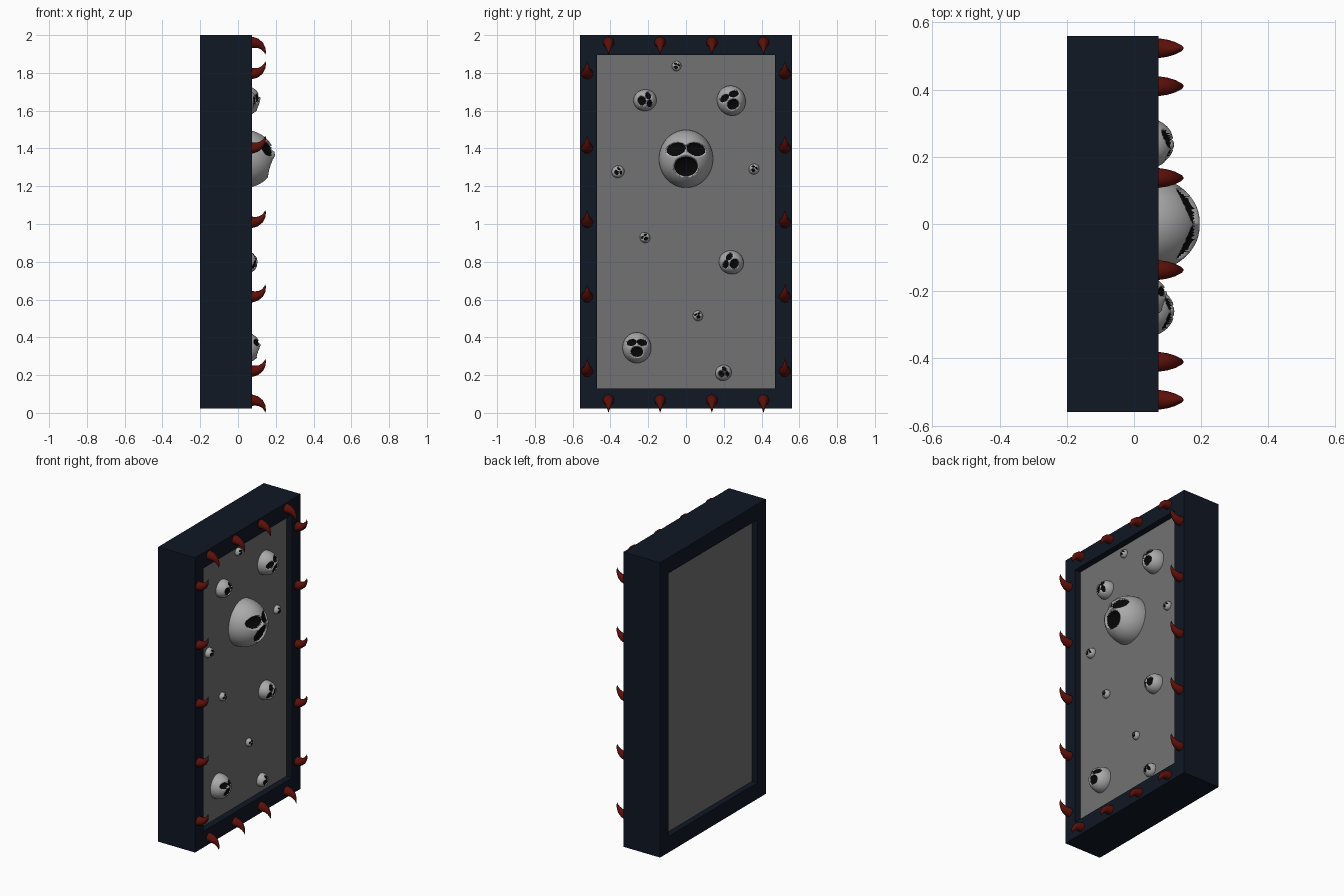
import bpy, bmesh, math
from mathutils import Vector

if "Cube" in bpy.data.objects:
    bpy.data.objects.remove(bpy.data.objects["Cube"])


def material(name, rgb):
    m = bpy.data.materials.new(name)
    m.diffuse_color = (*rgb, 1)
    m.use_nodes = True
    m.node_tree.nodes["Principled BSDF"].inputs["Base Color"].default_value = m.diffuse_color
    return m


NAVY = material("navy", (0.005, 0.009, 0.018))
RED = material("dark_red", (0.11, 0.005, 0.003))
BLACK = material("black", (0.002, 0.002, 0.002))
STONE = material("dark_grey", (0.17, 0.17, 0.17))
BONE = material("mid_grey", (0.4, 0.4, 0.4))


def make_object(name, bm, mats, smooth=False):
    bmesh.ops.recalc_face_normals(bm, faces=bm.faces)
    for f in bm.faces:
        f.smooth = smooth
    mesh = bpy.data.meshes.new(name)
    bm.to_mesh(mesh)
    bm.free()
    for m in mats:
        mesh.materials.append(m)
    ob = bpy.data.objects.new(name, mesh)
    bpy.context.collection.objects.link(ob)
    return ob


# Frame: a rectangular section swept round four mitred corners
def frame():
    bm = bmesh.new()
    outer = [(-.56, .022), (.56, .022), (.56, 2), (-.56, 2)]
    inner = [(-.47, .13), (.47, .13), (.47, 1.895), (-.47, 1.895)]
    rings = []
    for o, i in zip(outer, inner):
        section = [(-.2, *o), (.073, *o), (.073, *i), (-.2, *i)]
        rings.append([bm.verts.new(p) for p in section])
    for a in range(4):
        p, q = rings[a], rings[(a + 1) % 4]
        for k in range(4):
            j = (k + 1) % 4
            bm.faces.new((p[k], p[j], q[j], q[k]))
    make_object("frame", bm, [NAVY])


# Panel: slab recessed on both faces of the frame
def panel():
    bm = bmesh.new()
    bmesh.ops.create_cube(bm, size=1)
    bmesh.ops.scale(bm, vec=(.19, .94, 1.765), verts=bm.verts)
    bmesh.ops.translate(bm, vec=(-.065, 0, 1.0125), verts=bm.verts)
    make_object("panel", bm, [STONE])


# Claw: tapering tube curving up (s=1) or down (s=-1)
def claw(name, y, z, s):
    path = [(.055, 0, .031), (.075, -.001, .03), (.098, .003, .026), (.12, .014, .019),
            (.136, .033, .011), (.143, .05, .005)]
    bm = bmesh.new()
    sides, rings = 14, []
    for i, (x, h, r) in enumerate(path):
        a, b = path[max(i - 1, 0)], path[min(i + 1, len(path) - 1)]
        t = math.atan2(b[1] - a[1], b[0] - a[0])
        ring = []
        for k in range(sides):
            w = 2 * math.pi * k / sides
            c = r * math.cos(w)
            ring.append(bm.verts.new((x - c * math.sin(t), y + r * math.sin(w),
                                      z + s * (h + c * math.cos(t)))))
        rings.append(ring)
    tip = bm.verts.new((.146, y, z + s * .066))
    for p, q in zip(rings, rings[1:]):
        for k in range(sides):
            j = (k + 1) % sides
            bm.faces.new((p[k], p[j], q[j], q[k]))
    for k in range(sides):
        bm.faces.new((rings[-1][k], rings[-1][(k + 1) % sides], tip))
    bm.faces.new(rings[0])
    make_object(name, bm, [RED], True)


# Sunken features on a unit head: centre y, z and half sizes, depth
HOLES = [(-.36, .33, .38, .24, .22), (.36, .33, .38, .24, .22), (0, -.26, .47, .37, .28)]


def hole_at(v):
    for cy, cz, ry, rz, depth in HOLES:
        slope = -.12 * (1 if cy > 0 else -1 if cy < 0 else 0) * (v.y - cy)
        q = ((v.y - cy) / ry) ** 2 + ((v.z - cz - slope) / rz) ** 2
        if q < 1:
            return depth * math.sqrt(1 - q), q
    return 0, 1


# Head: egg-shaped dome with two eye sockets and an open mouth
def head(name, y, z, r, roll):
    bm = bmesh.new()
    bmesh.ops.create_icosphere(bm, subdivisions=6 if r > .1 else 5 if r > .04 else 4, radius=1)
    bmesh.ops.delete(bm, geom=[v for v in bm.verts if v.co.x < -.2], context='VERTS')
    for f in bm.faces:
        f.material_index = 1 if hole_at(f.calc_center_median())[1] < .85 else 0
    c, s = math.cos(math.radians(roll)), math.sin(math.radians(roll))
    for v in bm.verts:
        p = v.co
        x, py, pz = p.x - hole_at(p)[0], p.y, p.z * 1.07
        v.co = Vector((.034 + 1.14 * r * x, y + r * (py * c - pz * s), z + r * (py * s + pz * c)))
    make_object(name, bm, [BONE, BLACK], True)


frame()
panel()

for row, z in (("bottom", .066), ("top", 1.96)):
    for i, y in enumerate((-.41, -.137, .137, .41)):
        claw(f"{row}_claw_{i}", y, z, -1)
for side, y in (("left", -.523), ("right", .523)):
    for i in range(5):
        claw(f"{side}_claw_{i}", y, .222 + .394 * i, 1)

HEADS = [(0, 1.345, .143, 0), (-.217, 1.655, .057, -80), (.24, 1.653, .075, 25),
         (-.05, 1.836, .025, -20), (-.36, 1.277, .032, -60), (.36, 1.291, .027, -30),
         (-.217, .928, .027, 40), (.24, .797, .062, 65), (.063, .514, .026, 20),
         (-.26, .345, .076, 0), (.198, .212, .041, -60)]
for i, h in enumerate(HEADS):
    head(f"head_{i}", *h)
